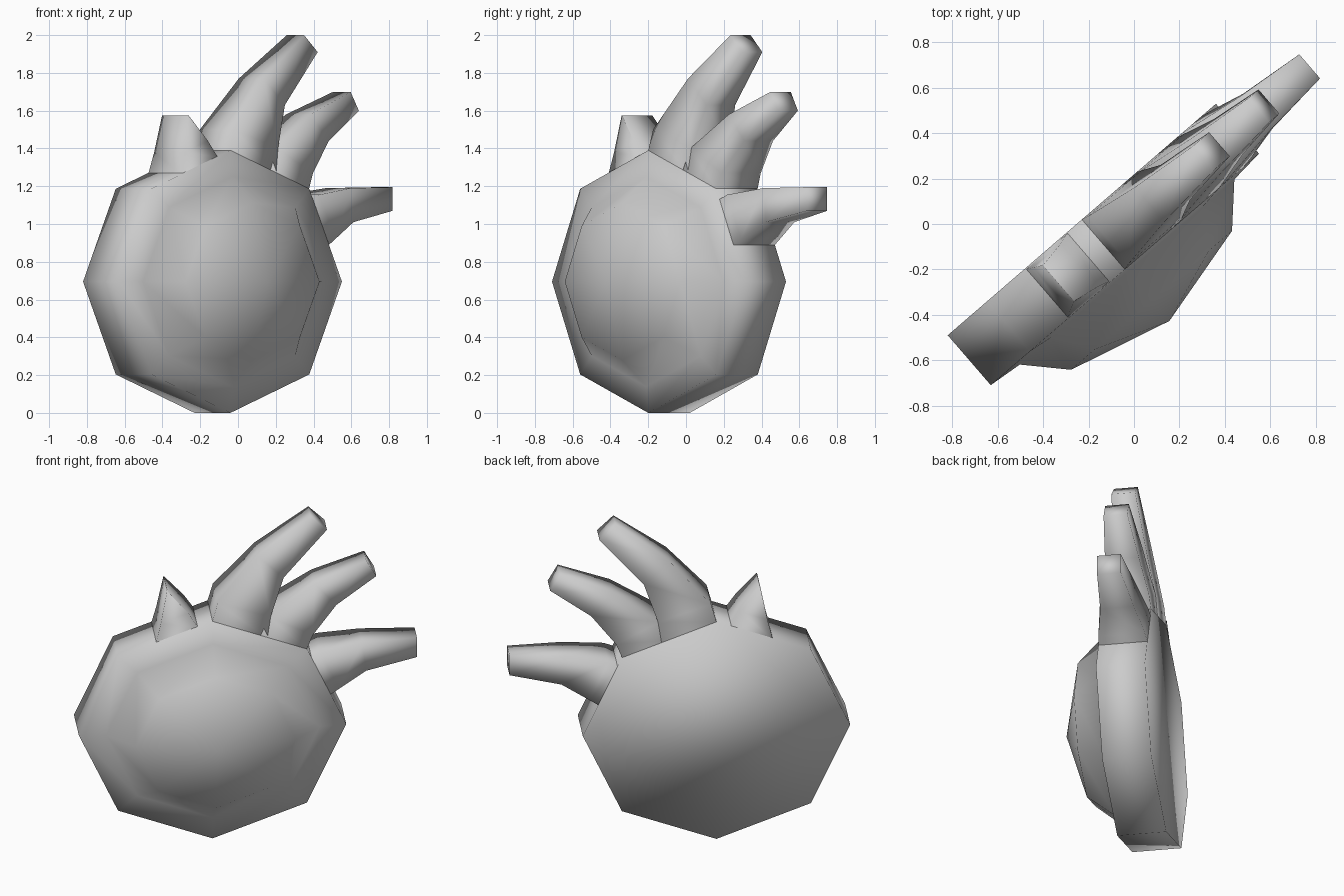
import bpy, bmesh, math
from mathutils import Matrix

cube = bpy.data.objects.get("Cube")
if cube:
    bpy.data.objects.remove(cube)

grey = bpy.data.materials.new("plain grey")
grey.use_nodes = True
COLOUR = (0.6, 0.6, 0.6, 1)
grey.diffuse_color = COLOUR
grey.node_tree.nodes["Principled BSDF"].inputs["Base Color"].default_value = COLOUR

# Local space: x runs along the palm, -y is out of the palm, z is up
PLACE = Matrix.Translation((-0.135, -0.09, 0)) @ Matrix.Rotation(math.radians(40.8), 4, 'Z')
HALF = 0.145          # half thickness of the palm
RX, RZ = 0.78, 0.695  # palm radii


def loft(name, rings, cap_start=True, cap_end=True):
    """Skin a list of closed rings with equal point counts."""
    bm = bmesh.new()
    loops = [[bm.verts.new(PLACE @ Matrix.Translation(p).to_translation()) for p in r] for r in rings]
    for a, b in zip(loops, loops[1:]):
        for i in range(len(a)):
            j = (i + 1) % len(a)
            bm.faces.new((a[i], a[j], b[j], b[i]))
    if cap_start:
        bm.faces.new(loops[0][::-1])
    if cap_end:
        bm.faces.new(loops[-1])
    bmesh.ops.remove_doubles(bm, verts=bm.verts, dist=0.0005)
    bmesh.ops.recalc_face_normals(bm, faces=bm.faces)
    for f in bm.faces:
        f.smooth = True
    mesh = bpy.data.meshes.new(name)
    bm.to_mesh(mesh)
    bm.free()
    mesh.materials.append(grey)
    obj = bpy.data.objects.new(name, mesh)
    bpy.context.collection.objects.link(obj)
    return obj


def octagon(scale, out):
    angles = [i * math.pi / 4 for i in range(8)]
    return [(RX * scale * math.cos(a), -out, RZ + RZ * scale * math.sin(a)) for a in angles]


def digit(name, sections):
    """Each section: upper x, z, lower x, z, half thickness."""
    rings = [[(ux, -h, uz), (ux, h, uz), (lx, h, lz), (lx, -h, lz)]
             for ux, uz, lx, lz, h in sections]
    return loft(name, rings, cap_start=False)


# Octagonal palm with a domed pad on the front
loft("palm", [octagon(1, -HALF), octagon(1, HALF), octagon(0.8, HALF + 0.015),
              octagon(0.6, HALF + 0.18), octagon(0, HALF + 0.3)], cap_end=False)

# Three tapering fingers
digit("upper_finger", [(0, 1.39, 0.32, 1.27, HALF), (0.03, 1.5, 0.34, 1.4, 0.137),
                       (0.27, 1.77, 0.42, 1.63, 0.1), (0.58, 2.0, 0.675, 1.91, 0.07)])
digit("middle_finger", [(0.28, 1.285, 0.55, 1.186, HALF), (0.33, 1.4, 0.585, 1.27, 0.137),
                        (0.6, 1.58, 0.727, 1.44, 0.1), (0.905, 1.7, 0.963, 1.6, 0.07)])
digit("lower_finger", [(0.575, 1.13, 0.69, 0.89, HALF), (0.63, 1.155, 0.74, 0.92, 0.137),
                       (0.88, 1.19, 0.9, 1.01, 0.1), (1.2, 1.195, 1.2, 1.07, 0.07)])

# Short pointed thumb ending in an edge
digit("thumb", [(-0.33, 1.26, -0.085, 1.355, 0.14), (-0.3, 1.38, -0.14, 1.44, 0.125),
                (-0.262, 1.575, -0.258, 1.575, 0.105)])
